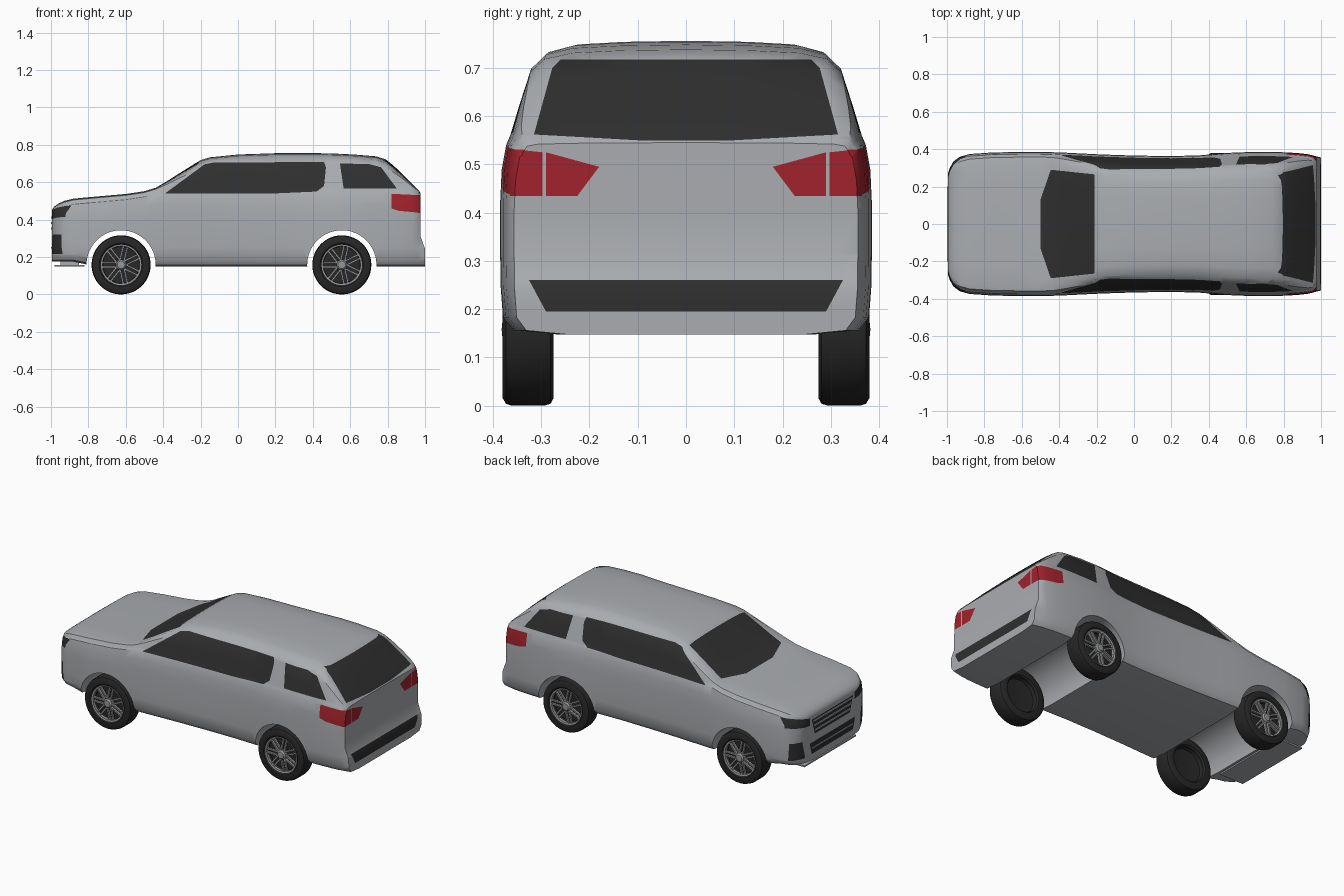
import bpy, bmesh, math
from mathutils import Vector, Matrix

cube = bpy.data.objects.get("Cube")
if cube:
    bpy.data.objects.remove(cube)


def material(name, rgb):
    m = bpy.data.materials.new(name)
    m.use_nodes = True
    m.diffuse_color = (*rgb, 1)
    m.node_tree.nodes["Principled BSDF"].inputs["Base Color"].default_value = (*rgb, 1)
    return m


SILVER = material("silver paint", (.40, .415, .435))
GLASS = material("dark glass", (.028, .028, .028))
RED = material("red lamp", (.36, .016, .026))
RUBBER = material("black rubber", (.02, .02, .02))
ALLOY = material("grey alloy", (.3, .305, .31))


def make_object(name, bm, mats, smooth=True):
    me = bpy.data.meshes.new(name)
    bm.to_mesh(me)
    bm.free()
    for m in mats:
        me.materials.append(m)
    ob = bpy.data.objects.new(name, me)
    bpy.context.collection.objects.link(ob)
    if smooth:
        smooth_shade(ob)
    return ob


def smooth_shade(ob):
    bpy.ops.object.select_all(action='DESELECT')
    ob.select_set(True)
    bpy.context.view_layer.objects.active = ob
    bpy.ops.object.shade_smooth_by_angle(angle=math.radians(35))


def add_box(bm, center, size, spin=None):
    mat = Matrix.Translation(center) @ Matrix.Diagonal((*size, 1))
    bmesh.ops.create_cube(bm, size=1, matrix=spin @ mat if spin else mat)


# Body stations along the length: x, half width, top height
STATIONS = [
    (-.995, .27, .45), (-.985, .3, .468), (-.965, .335, .483), (-.93, .36, .5),
    (-.88, .374, .512), (-.75, .383, .524), (-.6, .385, .537), (-.5, .385, .552),
    (-.44, .384, .57), (-.38, .382, .605), (-.3, .378, .656), (-.2, .373, .718),
    (-.15, .371, .733), (0, .366, .748), (.2, .363, .755), (.35, .367, .756),
    (.5, .38, .754), (.62, .385, .748), (.74, .385, .738), (.79, .384, .722),
    (.83, .382, .69), (.88, .379, .643), (.93, .373, .592), (.96, .366, .562),
    (.975, .356, .545)]


def section(w, top, floor):
    """Half outline from the floor centre up the flank to the roof centre."""
    belt = min(.54, top - .03)
    rise, h = belt - floor, top - belt
    pts = [(0, floor), (.7 * w, floor), (.93 * w, floor + .008), (.985 * w, floor + .035)]
    pts += [(k * w, floor + f * rise) for k, f in
            ((.998, .26), (1, .45), (1, .7), (.992, .87), (.968, 1))]
    side = .965 * w
    pts += [(side - .27 * f * h - inset, belt + f * h) for f, inset in
            ((.1, .002), (.4, .004), (.76, .008), (.9, .03))]
    return pts + [(.61 * w, belt + .965 * h), (.35 * w, belt + .99 * h), (0, top)]


bm = bmesh.new()
rings = []
for x, w, top in STATIONS:
    half = section(w, top, .175 if x < -.82 else .148)
    last = x > .97
    at = [x + (.025 if last and z < .27 else 0) for y, z in half]
    right = [bm.verts.new((a, y, z)) for a, (y, z) in zip(at, half)]
    left = [bm.verts.new((a, -y, z)) for a, (y, z) in zip(at, half)]
    left[0].co, left[-1].co = right[0].co, right[-1].co
    rings.append((right, left))
for a, b in zip(rings, rings[1:]):
    for s in (0, 1):
        for i in range(len(a[0]) - 1):
            bm.faces.new((a[s][i], a[s][i + 1], b[s][i + 1], b[s][i]))
for right, left in (rings[0], rings[-1]):
    for i in range(len(right) - 1):
        bm.faces.new((right[i], right[i + 1], left[i + 1], left[i]))
bmesh.ops.remove_doubles(bm, verts=bm.verts, dist=.0001)
bmesh.ops.recalc_face_normals(bm, faces=bm.faces)


def paint(poly, u, v, allowed, index):
    """Cut a convex outline, given on axes u and v, into the allowed faces and colour it."""
    bm.normal_update()
    mid = [sum(p[i] for p in poly) / len(poly) for i in (0, 1)]
    faces = [f for f in bm.faces if allowed(f.calc_center_median(), f.normal)]
    for a, b in zip(poly, poly[1:] + poly[:1]):
        co, no, center = Vector(), Vector(), Vector()
        co[u], co[v] = a
        no[u], no[v] = b[1] - a[1], a[0] - b[0]
        center[u], center[v] = mid
        if no.dot(center - co) > 0:
            no.negate()
        no.normalize()
        geom = set(faces)
        for f in faces:
            geom.update(f.edges)
            geom.update(f.verts)
        cut = bmesh.ops.bisect_plane(bm, geom=list(geom), dist=.00005, plane_co=co, plane_no=no)
        faces = [f for f in cut["geom"] if isinstance(f, bmesh.types.BMFace)
                 and no.dot(f.calc_center_median() - co) < 0]
    for f in faces:
        f.material_index = index


def flank(c, n):
    return abs(n.y) > .45 and abs(c.y) > .2


def nose(c, n):
    return c.x < -.9 and n.x < -.25


def tail(c, n):
    return c.x > .9 and n.x > .5


def mirrored(poly):
    return poly, [(-y, z) for y, z in poly]


# Side windows
paint([(-.39, .54), (.2, .54), (.42, .55), (.46, .58), (.47, .68), (.46, .708),
       (-.13, .705), (-.18, .695)], 0, 2, flank, 1)
paint([(.565, .565), (.85, .565), (.765, .68), (.7, .697), (.545, .7)], 0, 2, flank, 1)
# Windscreen and rear window
paint([(-.5, -.13), (-.5, .13), (-.445, .29), (-.21, .265), (-.21, -.265), (-.445, -.29)],
      0, 1, lambda c, n: -.55 < c.x < -.1 and n.z > .3, 1)
paint([(-.315, .562), (-.1, .55), (.1, .55), (.315, .562), (.277, .7), (.26, .717),
       (-.26, .717), (-.277, .7)], 1, 2, lambda c, n: c.x > .76 and n.x > .15, 1)
# Tail lamps, wrapping around the corner
paint([(.82, .46), (.86, .447), (.98, .436), (.98, .53), (.82, .538)], 0, 2,
      lambda c, n: flank(c, n) and c.x > .75, 2)
for inner, outer in zip(mirrored([(.18, .495), (.225, .435), (.29, .435), (.29, .525)]),
                        mirrored([(.297, .435), (.39, .435), (.39, .535), (.297, .525)])):
    paint(inner, 1, 2, tail, 2)
    paint(outer, 1, 2, tail, 2)
# Rear bumper panel
paint([(-.29, .195), (.29, .195), (.325, .26), (-.325, .26)], 1, 2, tail, 1)
# Grille, lower intake, headlamps and corner vents
paint([(-.17, .33), (.17, .33), (.2, .425), (-.2, .425)], 1, 2, nose, 1)
paint([(-.2, .215), (.2, .215), (.22, .285), (-.22, .285)], 1, 2, nose, 1)
for lamp, vent in zip(mirrored([(.215, .395), (.36, .415), (.36, .475), (.215, .44)]),
                      mirrored([(.265, .215), (.35, .215), (.35, .32), (.285, .32)])):
    paint(lamp, 1, 2, nose, 1)
    paint(vent, 1, 2, nose, 1)

bmesh.ops.triangulate(bm, faces=[f for f in bm.faces if len(f.verts) > 4])
body = make_object("body", bm, (SILVER, GLASS, RED), smooth=False)

# Wheel arches cut straight through the body
FRONT_AXLE, REAR_AXLE, RADIUS = -.625, .555, .158
for x in (FRONT_AXLE, REAR_AXLE):
    bm = bmesh.new()
    turn = Matrix.Translation((x, 0, RADIUS)) @ Matrix.Rotation(math.pi / 2, 4, 'X')
    bmesh.ops.create_cone(bm, cap_ends=True, segments=64, radius1=.185, radius2=.185,
                          depth=1, matrix=turn)
    cutter = make_object("arch_cutter", bm, (SILVER,), smooth=False)
    mod = body.modifiers.new("arch", 'BOOLEAN')
    mod.operation, mod.solver, mod.object = 'DIFFERENCE', 'EXACT', cutter
    bpy.context.view_layer.objects.active = body
    bpy.ops.object.modifier_apply(modifier=mod.name)
    bpy.data.objects.remove(cutter)
smooth_shade(body)

# Grille bars, chin lip and bonnet crease
bm = bmesh.new()
for z, width in ((.352, .34), (.382, .36), (.412, .38)):
    add_box(bm, (-.996, 0, z), (.008, width, .011))
add_box(bm, (-.996, 0, .25), (.008, .4, .008))
make_object("grille_bars", bm, (SILVER,))
bm = bmesh.new()
add_box(bm, (-.9, 0, .153), (.16, .5, .009))
add_box(bm, (-.9, 0, .165), (.1, .4, .025))
make_object("chin_lip", bm, (SILVER,))


def lathe(bm, profile, closed=False, index=0):
    """Spin a (radius, y) outline around the y axis."""
    vs = [bm.verts.new((r, y, 0)) for r, y in profile]
    pairs = list(zip(vs, vs[1:])) + ([(vs[-1], vs[0])] if closed else [])
    es = [bm.edges.new(p) for p in pairs]
    before = set(bm.faces)
    bmesh.ops.spin(bm, geom=vs + es, cent=(0, 0, 0), axis=(0, 1, 0),
                   angle=math.tau, steps=48, use_merge=True)
    new = [f for f in bm.faces if f not in before]
    for f in new:
        f.material_index = index
    bmesh.ops.remove_doubles(bm, verts=list({v for f in new for v in f.verts}), dist=.0001)


# Tyre
bm = bmesh.new()
lathe(bm, [(.106, .37), (.116, .379), (.142, .38), (.154, .373), (.158, .36), (.158, .295),
           (.154, .281), (.142, .274), (.112, .275), (.104, .285)], closed=True)
bmesh.ops.recalc_face_normals(bm, faces=bm.faces)
tyre = make_object("tyre_front_left", bm, (RUBBER,))

# Alloy rim: dark dish, bright ring, hub and paired spokes
bm = bmesh.new()
lathe(bm, [(0, .345), (.098, .345), (.106, .365), (.106, .29), (.1, .31), (0, .325)], index=1)
lathe(bm, [(.099, .36), (.1, .372), (.108, .374), (.108, .36)], closed=True)
lathe(bm, [(.028, .35), (.028, .372), (.02, .38), (0, .382)])
for k in range(7):
    turn = Matrix.Rotation(math.tau * k / 7, 4, 'Y')
    for side in (-1, 1):
        add_box(bm, (.062, .364, .011 * side), (.08, .014, .009), turn)
bmesh.ops.recalc_face_normals(bm, faces=bm.faces)
rim = make_object("rim_front_left", bm, (ALLOY, RUBBER))

# Four wheels share the same two meshes
for part, label in ((tyre, "tyre"), (rim, "rim")):
    for x, end in ((FRONT_AXLE, "front"), (REAR_AXLE, "rear")):
        for angle, side in ((0, "a"), (math.pi, "b")):
            first = end == "front" and side == "a"
            ob = part if first else part.copy()
            ob.name = f"{end}_{label}_{side}"
            ob.location = (x, 0, RADIUS)
            ob.rotation_euler = (0, 0, angle)
            if not first:
                bpy.context.collection.objects.link(ob)
